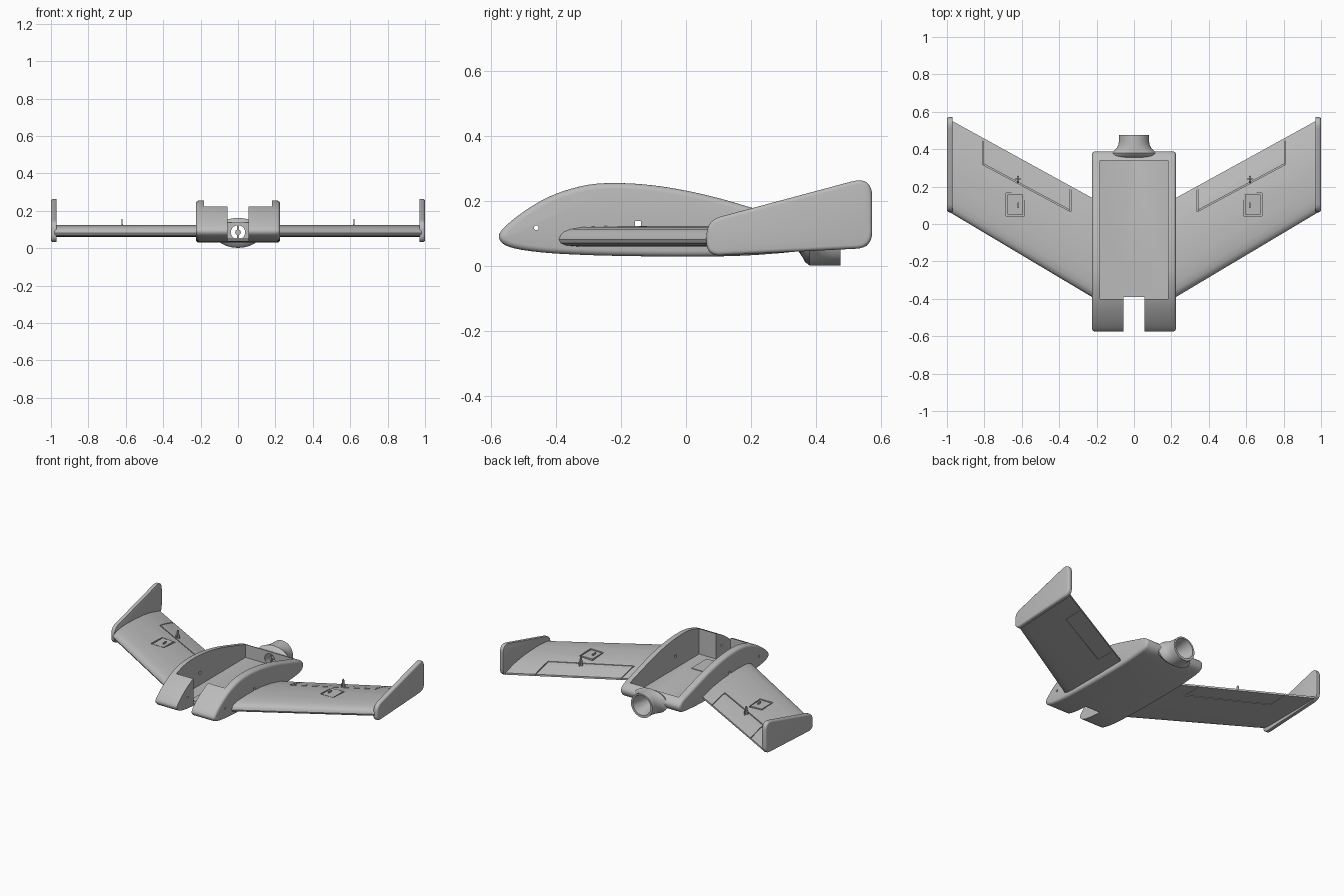
import bpy, bmesh, math
from mathutils import Vector

if "Cube" in bpy.data.objects:
    bpy.data.objects.remove(bpy.data.objects["Cube"])

grey = bpy.data.materials.new("plain_grey")
grey.use_nodes = True
grey.diffuse_color = (0.5, 0.5, 0.5, 1)
grey.node_tree.nodes["Principled BSDF"].inputs["Base Color"].default_value = (0.5, 0.5, 0.5, 1)


def loft(name, rings):
    """Skin a closed solid through rings of equal point count."""
    bm = bmesh.new()
    loops = [[bm.verts.new(p) for p in ring] for ring in rings]
    for a, b in zip(loops, loops[1:]):
        for i in range(len(a)):
            j = (i + 1) % len(a)
            bm.faces.new((a[i], a[j], b[j], b[i]))
    bm.faces.new(loops[0])
    bm.faces.new(loops[-1])
    bmesh.ops.recalc_face_normals(bm, faces=bm.faces)
    mesh = bpy.data.meshes.new(name)
    bm.to_mesh(mesh)
    bm.free()
    mesh.materials.append(grey)
    obj = bpy.data.objects.new(name, mesh)
    bpy.context.collection.objects.link(obj)
    return obj


def side_prism(name, outline, x0, x1):
    return loft(name, [[(x, y, z) for y, z in outline] for x in (x0, x1)])


def flat_prism(name, outline, z0, z1):
    return loft(name, [[(x, y, z) for x, y in outline] for z in (z0, z1)])


def box(name, x0, x1, y0, y1, z0, z1):
    return flat_prism(name, [(x0, y0), (x1, y0), (x1, y1), (x0, y1)], z0, z1)


def strip(a, b, z0, z1, half=0.003):
    a, b = Vector(a), Vector(b)
    d = (b - a).normalized() * half
    n = Vector((-d.y, d.x))
    return flat_prism("groove_cutter", [a - d - n, b + d - n, b + d + n, a - d + n], z0, z1)


def y_tube(name, sections, z, sides=40):
    """Loft ellipses (y, x radius, z radius) along y."""
    angles = [2 * math.pi * i / sides for i in range(sides)]
    return loft(name, [[(rx * math.cos(t), y, z + rz * math.sin(t)) for t in angles]
                       for y, rx, rz in sections])


def apply(obj, kind, **settings):
    mod = obj.modifiers.new(kind, kind)
    for key, value in settings.items():
        setattr(mod, key, value)
    bpy.context.view_layer.objects.active = obj
    bpy.ops.object.modifier_apply(modifier=mod.name)


def cut(obj, *cutters, keep=False):
    for c in cutters:
        apply(obj, "BOOLEAN", object=c, operation="DIFFERENCE", solver="EXACT")
        if not keep:
            bpy.data.objects.remove(c)


def mirror(obj):
    apply(obj, "MIRROR", use_axis=(True, False, False))


def bevel_caps(obj, width, xs, segments=4):
    """Round the rims of the caps lying on the given x planes."""
    bm = bmesh.new()
    bm.from_mesh(obj.data)
    rims = [e for e in bm.edges
            if any(all(abs(v.co.x - x) < 1e-4 for v in e.verts) for x in xs)]
    bmesh.ops.bevel(bm, geom=rims, offset=width, segments=segments, profile=0.5,
                    affect="EDGES", clamp_overlap=False)
    bm.to_mesh(obj.data)
    bm.free()


def smooth_loop(points, steps=4):
    """Closed Catmull-Rom curve."""
    p = [Vector(q) for q in points]
    out = []
    for i in range(len(p)):
        a, b, c, d = (p[(i + k) % len(p)] for k in (-1, 0, 1, 2))
        for s in range(steps):
            t = s / steps
            out.append(0.5 * (2 * b + (c - a) * t + (2 * a - 5 * b + 4 * c - d) * t * t
                              + (3 * b - a - 3 * c + d) * t ** 3))
    return out


def rounded(corners, steps=8):
    """Polygon with each corner (y, z, reach) softened."""
    out = []
    for i, (y, z, r) in enumerate(corners):
        c = Vector((y, z))
        a, b = (c + (Vector(corners[(i + k) % len(corners)][:2]) - c).normalized() * r
                for k in (-1, 1))
        for s in range(steps + 1):
            t = s / steps
            out.append(a * (1 - t) ** 2 + 2 * c * t * (1 - t) + b * t * t)
    return out


# Fuselage: extruded side profile with rounded rims
profile = [(-0.575, 0.09), (-0.55, 0.127), (-0.48, 0.18), (-0.4, 0.222), (-0.3, 0.25),
           (-0.2, 0.255), (-0.1, 0.248), (0.0, 0.232), (0.1, 0.209), (0.2, 0.18),
           (0.3, 0.15), (0.36, 0.129), (0.388, 0.095), (0.36, 0.052), (0.25, 0.037),
           (0.1, 0.03), (-0.1, 0.03), (-0.3, 0.034), (-0.45, 0.043), (-0.545, 0.06)]
body = side_prism("fuselage", smooth_loop(profile), -0.225, 0.225)
bevel_caps(body, 0.018, (-0.225, 0.225))
cut(body,
    box("tub_cutter", -0.182, 0.182, -0.4, 0.34, 0.05, 0.5),
    box("slot_cutter", -0.055, 0.055, -0.7, -0.39, -0.1, 0.5),
    box("square_hole_cutter", -0.3, 0.3, -0.156, -0.138, 0.121, 0.139))
round_hole = side_prism("round_hole_cutter",
                        [(-0.46 + 0.007 * math.cos(t * math.pi / 8),
                          0.118 + 0.007 * math.sin(t * math.pi / 8)) for t in range(16)],
                        -0.3, 0.3)
cut(body, round_hole)

# Rear duct flaring into the fuselage
duct = y_tube("rear_duct", [(0.345, 0.125, 0.035), (0.358, 0.125, 0.055), (0.366, 0.125, 0.07),
                            (0.38, 0.125, 0.08), (0.39, 0.108, 0.08), (0.405, 0.093, 0.08),
                            (0.425, 0.083, 0.08), (0.445, 0.08, 0.08), (0.475, 0.08, 0.08)], 0.082)
bore = y_tube("bore_cutter", [(0.325, 0.035, 0.035), (0.49, 0.07, 0.07)], 0.085)
cut(body, bore, keep=True)
cut(duct, bore)
hub = y_tube("motor_hub", [(0.35, 0.015, 0.015), (0.375, 0.015, 0.015)], 0.085, 20)
post = box("motor_post", -0.005, 0.005, 0.348, 0.362, 0.045, 0.132)

# Floor hatch
hatch = box("floor_hatch", -0.1, 0.1, -0.365, -0.2, 0.048, 0.054)

# Swept wings, flat underneath
airfoil = [(0, 0.082), (0.008, 0.094), (0.03, 0.106), (0.07, 0.114), (0.14, 0.12),
           (0.28, 0.123), (0.45, 0.121), (0.62, 0.115), (0.8, 0.101), (1, 0.074),
           (1, 0.062), (0.6, 0.06), (0.12, 0.06), (0.04, 0.064), (0.01, 0.071)]


def wing_section(x):
    front = -0.39 + (x - 0.225) * 0.596
    back = 0.14 + (x - 0.225) * 0.55
    return [(x, front + u * (back - front), z) for u, z in airfoil]


wing = loft("wing", [wing_section(0.2), wing_section(0.98)])
inner, outer = (0.34, 0.07), (0.807, 0.32)
for a, b, top in ((inner, outer, 0.092), (inner, (0.34, 0.23), 0.07), (outer, (0.807, 0.48), 0.07)):
    cut(wing, strip(a, b, top, 0.2), strip(a, b, 0.0, 0.0635))
cut(wing, box("servo_recess_cutter", 0.585, 0.685, 0.043, 0.165, 0.108, 0.2))
mirror(wing)

# Servo cover, servo arm and elevon horn on each wing
cover = box("servo_cover", 0.593, 0.677, 0.051, 0.157, 0.104, 0.119)
arm = box("servo_arm", 0.615, 0.623, 0.085, 0.115, 0.11, 0.13)
horn = side_prism("elevon_horn", [(0.22, 0.1), (0.26, 0.09), (0.246, 0.155), (0.236, 0.155)],
                  0.617, 0.623)
horn_foot = box("elevon_horn_foot", 0.606, 0.634, 0.236, 0.246, 0.095, 0.122)

# Upright wing tips
tip = side_prism("wing_tip", rounded([(0.062, 0.031, 0.045), (0.064, 0.141, 0.045),
                                      (0.572, 0.277, 0.065), (0.572, 0.056, 0.05)]), 0.97, 1.0)
bevel_caps(tip, 0.012, (1.0,))
bevel_caps(tip, 0.004, (0.97,), 2)
for part in (cover, arm, horn, horn_foot, tip):
    mirror(part)

# Smooth curved skins while keeping crisp edges
bpy.ops.object.select_all(action="DESELECT")
for part in (body, duct, hub, wing, tip):
    part.select_set(True)
bpy.context.view_layer.objects.active = body
bpy.ops.object.shade_smooth_by_angle(angle=math.radians(30))
